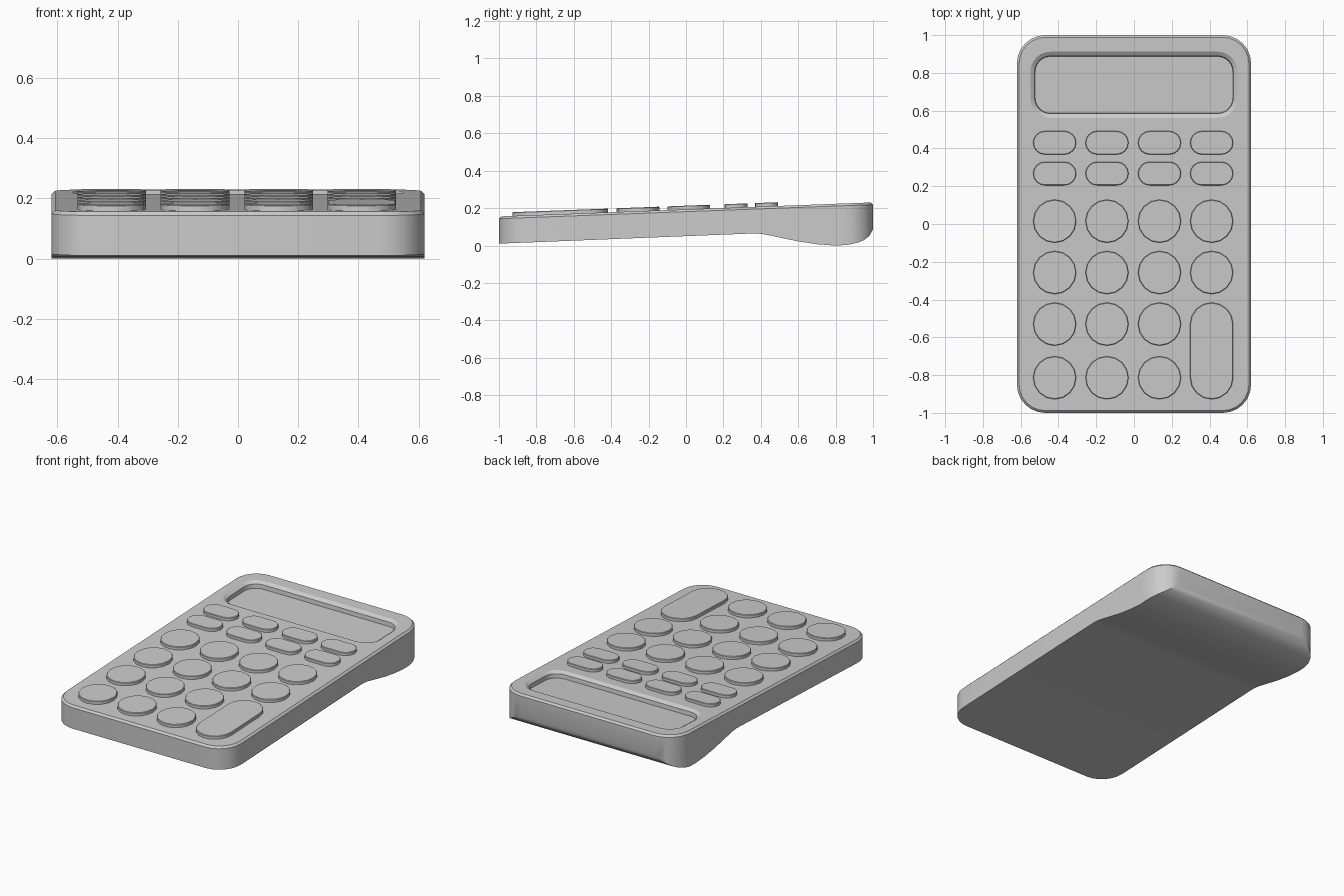
import bpy, bmesh
from math import sin, cos, pi, radians

if "Cube" in bpy.data.objects:
    bpy.data.objects.remove(bpy.data.objects["Cube"])

# Underside profile (y, z): flat tilted base, then a rounded foot at the back
BASE = [(-1, .01), (.37, .065), (.42, .06), (.5, .043), (.6, .022), (.7, .007), (.79, 0),
        (.85, .002), (.9, .01), (.94, .022), (.97, .04), (.99, .062), (1, .09)]


def top_z(y):
    return .193 + .0375 * y


def base_z(y):
    for (y0, z0), (y1, z1) in zip(BASE, BASE[1:]):
        if y <= y1:
            return z0 + (z1 - z0) * (y - y0) / (y1 - y0)
    return BASE[-1][1]


def outline(hx, hy, r, seg, cx=0, cy=0, d=0, extra=()):
    """Rounded rectangle: right half from front to back, then left half mirrored."""
    arc = [(sin(pi / 2 * i / seg), cos(pi / 2 * i / seg)) for i in range(seg + 1)]
    half = [(hx - r + (r - d) * s, -hy + r - (r - d) * c) for s, c in arc]
    half += [(hx - d, y) for y in extra]
    back = [(hx - r + (r - d) * c, hy - r + (r - d) * s) for s, c in arc]
    half += back
    pts = [(cx + x, cy + y) for x, y in half] + [(cx - x, cy + y) for x, y in reversed(half)]
    clean = []
    for p in pts:
        if not any(abs(p[0] - q[0]) + abs(p[1] - q[1]) < 1e-5 for q in clean):
            clean.append(p)
    return clean


def ring(bm, pts, zf):
    return [bm.verts.new((x, y, zf(y))) for x, y in pts]


def bridge(bm, a, b):
    n = len(a)
    for i in range(n):
        bm.faces.new((a[i], a[(i + 1) % n], b[(i + 1) % n], b[i]))


def finish(bm, name):
    bmesh.ops.recalc_face_normals(bm, faces=bm.faces)
    me = bpy.data.meshes.new(name)
    bm.to_mesh(me)
    bm.free()
    ob = bpy.data.objects.new(name, me)
    bpy.context.collection.objects.link(ob)
    bpy.ops.object.select_all(action='DESELECT')
    ob.select_set(True)
    bpy.context.view_layer.objects.active = ob
    bpy.ops.object.shade_smooth_by_angle(angle=radians(30))
    return ob


# Case: wall, top chamfer, top face around the display recess, shaped underside
bm = bmesh.new()
ys = [y for y, z in BASE if -.8 < y < .84]
wall = outline(.62, 1, .15, 6, extra=ys)
lip = outline(.62, 1, .15, 6, d=.012, extra=ys)
low = ring(bm, wall, base_z)
mid = ring(bm, wall, lambda y: top_z(y) - .012)
top = ring(bm, lip, top_z)
bridge(bm, low, mid)
bridge(bm, mid, top)
n = len(low)
for i in range(n // 2 - 1):
    bm.faces.new((low[i], low[n - 1 - i], low[n - 2 - i], low[i + 1]))

SCREEN = dict(hx=.548, hy=.175, r=.105, seg=6, cx=0, cy=.737)
rim = ring(bm, outline(**SCREEN), top_z)
step = ring(bm, outline(**SCREEN, d=.022), lambda y: top_z(y) - .014)
floor_pts = outline(**SCREEN, d=.025)
foot = ring(bm, floor_pts, lambda y: top_z(y) - .04)
bridge(bm, rim, step)
bridge(bm, step, foot)
bm.faces.new(foot)
edges = []
for loop in (top, rim):
    for a, b in zip(loop, loop[1:] + loop[:1]):
        edges.append(bm.edges.get((a, b)) or bm.edges.new((a, b)))
bmesh.ops.triangle_fill(bm, use_beauty=True, use_dissolve=False, edges=edges, normal=(0, 0, 1))
finish(bm, "calculator_case")


# Keys: low pads that follow the tilted top
def key(name, cx, cy, hx, hy, seg, height=.02):
    bm = bmesh.new()
    r = min(hx, hy)
    spec = dict(hx=hx, hy=hy, r=r, seg=seg, cx=cx, cy=cy)
    a = ring(bm, outline(**spec), lambda y: top_z(y) - .004)
    b = ring(bm, outline(**spec), lambda y: top_z(y) + height - .003)
    c = ring(bm, outline(**spec, d=.003), lambda y: top_z(y) + height)
    bridge(bm, a, b)
    bridge(bm, b, c)
    bm.faces.new(c)
    bm.faces.new(a)
    finish(bm, name)


COLS = (-.42, -.143, .135, .411)
for i, x in enumerate(COLS):
    for j, y in enumerate((.43, .267)):
        key(f"function_key_{j}_{i}", x, y, .114, .062, 4)
    for j, y in enumerate((.015, -.257, -.53, -.814)):
        if i < 3 or j < 2:
            key(f"round_key_{j}_{i}", x, y, .114, .114, 4)
key("tall_key", COLS[3], -.672, .114, .256, 4)
